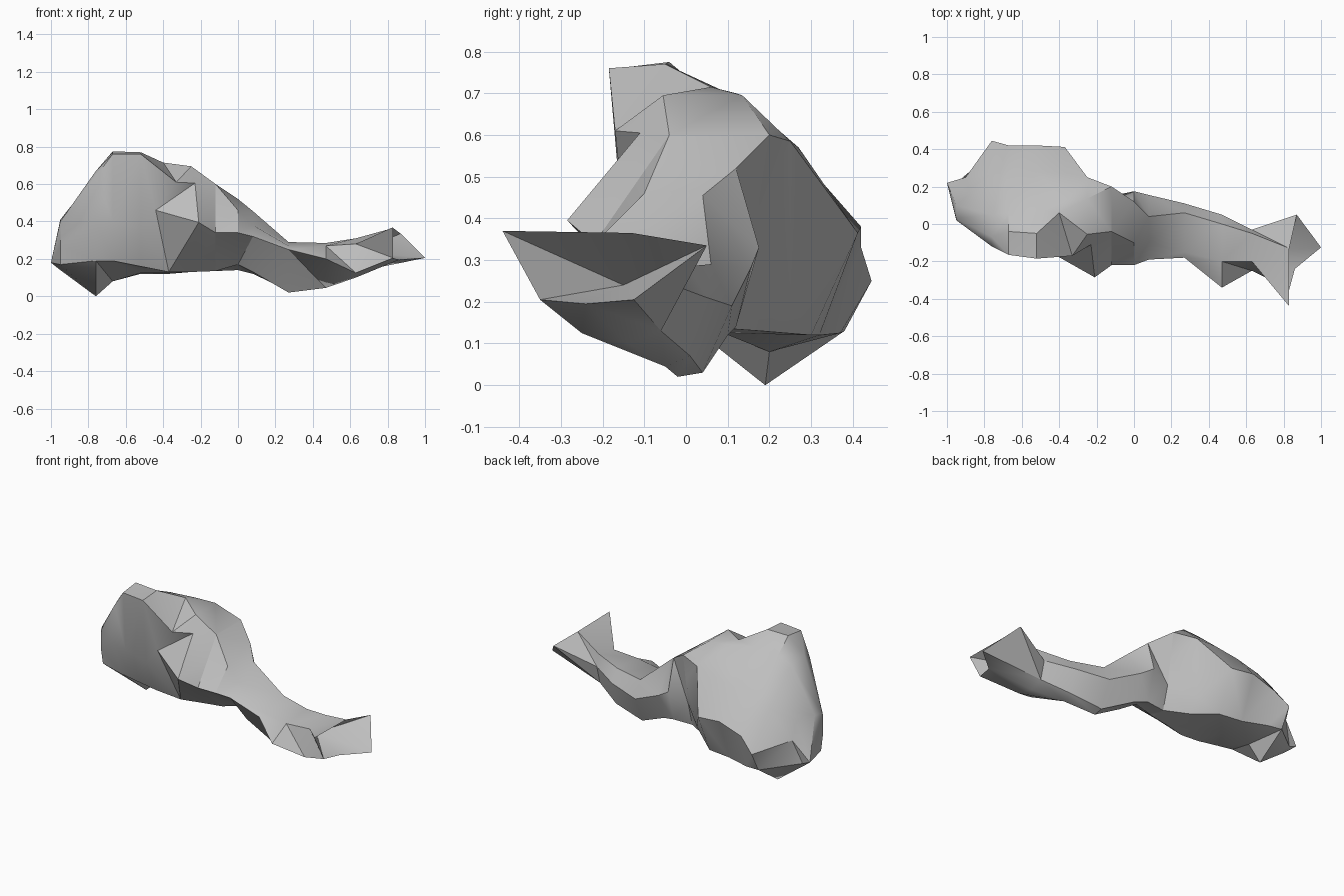
import bpy
import bmesh
import math

cube = bpy.data.objects.get("Cube")
if cube:
    bpy.data.objects.remove(cube, do_unlink=True)

# One matte grey for the whole body
grey = bpy.data.materials.new("stone grey")
grey.use_nodes = True
colour = (0.52, 0.52, 0.52, 1.0)
grey.diffuse_color = colour
grey.node_tree.nodes["Principled BSDF"].inputs["Base Color"].default_value = colour


def loft(name, sections, tip, tip_at_start):
    """Skin rings of (y, z) or (y, z, x shift) points and close one end to a point."""
    bm = bmesh.new()
    rings = [[bm.verts.new((x + sum(p[2:]), p[0], p[1])) for p in pts] for x, pts in sections]
    n = len(rings[0])
    for a, b in zip(rings, rings[1:]):
        for j in range(n):
            k = (j + 1) % n
            bm.faces.new((a[k], a[j], b[j], b[k]))
    point = bm.verts.new(tip)
    end = rings[0] if tip_at_start else rings[-1]
    for j in range(n):
        k = (j + 1) % n
        if tip_at_start:
            bm.faces.new((end[j], end[k], point))
        else:
            bm.faces.new((end[k], end[j], point))
    bmesh.ops.triangulate(bm, faces=bm.faces[:], quad_method='SHORT_EDGE')
    mesh = bpy.data.meshes.new(name)
    bm.to_mesh(mesh)
    bm.free()
    mesh.materials.append(grey)
    obj = bpy.data.objects.new(name, mesh)
    bpy.context.collection.objects.link(obj)
    bpy.ops.object.select_all(action='DESELECT')
    obj.select_set(True)
    bpy.context.view_layer.objects.active = obj
    bpy.ops.object.shade_smooth_by_angle(angle=math.radians(35))


# Bulky head: rings run top front, over the back, underneath, up the front
HEAD = [
    (-0.95, [(.03, .40), (.10, .41), (.18, .39, .07), (.25, .30, .05), (.22, .16), (.18, .14), (.04, .17), (.02, .27), (.02, .38)]),
    (-0.76, [(-.07, .67), (.05, .65), (.27, .47), (.445, .25), (.38, .13), (.19, .00), (-.05, .19), (-.12, .40), (-.12, .64)]),
    (-0.67, [(-.04, .775), (.06, .69), (.28, .50), (.42, .33), (.37, .125), (.20, .08), (-.07, .19), (-.14, .40), (-.165, .76)]),
    (-0.52, [(-.05, .77), (.08, .71), (.28, .54), (.42, .38), (.32, .12), (.15, .125), (-.06, .16), (-.15, .36), (-.185, .76)]),
    (-0.37, [(.06, .715, -.03), (.12, .70), (.27, .57), (.412, .365), (.30, .12), (.10, .125), (-.03, .13),
             (-.155, .46, -.07), (-.17, .61, .04)]),
    (-0.25, [(-.055, .695), (.135, .695), (.25, .585), (.25, .21), (.18, .13), (.10, .13), (0, .13), (-.285, .395, .04),
             (-.11, .605, .02)]),
    (-0.12, [(-.04, .60), (.20, .60), (.175, .44), (.15, .28), (.11, .135), (.06, .135), (.02, .135), (-.22, .34), (-.13, .47)]),
]

# Tapering neck and tail, starting on the outline of the last head ring;
# the last ring is the lip of the hollow tail end
TAIL = [
    (-0.12, [(-.04, .60), (.20, .60), (.15, .28), (.11, .135), (.02, .135), (-.22, .34)]),
    (0.00, [(-.10, .46), (.12, .52), (.175, .33), (.12, .14), (.02, .17), (-.22, .34)]),
    (0.08, [(-.10, .38), (.04, .455), (.155, .28), (.10, .12), (-.03, .13), (-.19, .32)]),
    (0.27, [(-.15, .27), (.06, .29), (.11, .19), (.04, .03), (-.02, .02), (-.18, .25)]),
    (0.47, [(-.20, .27), (.00, .285), (.05, .21), (.01, .07), (-.05, .045), (-.34, .20)]),
    (0.63, [(-.20, .28), (-.05, .31), (-.03, .24), (-.06, .13), (-.14, .10), (-.25, .125)]),
    (0.83, [(-.44, .37), (-.13, .365), (.05, .335, .04), (-.125, .205, .17), (-.24, .195, .03), (-.35, .205)]),
]

loft("head", HEAD, (-1.0, .22, .18), True)
loft("tail", TAIL, (.64, -.15, .24), False)
